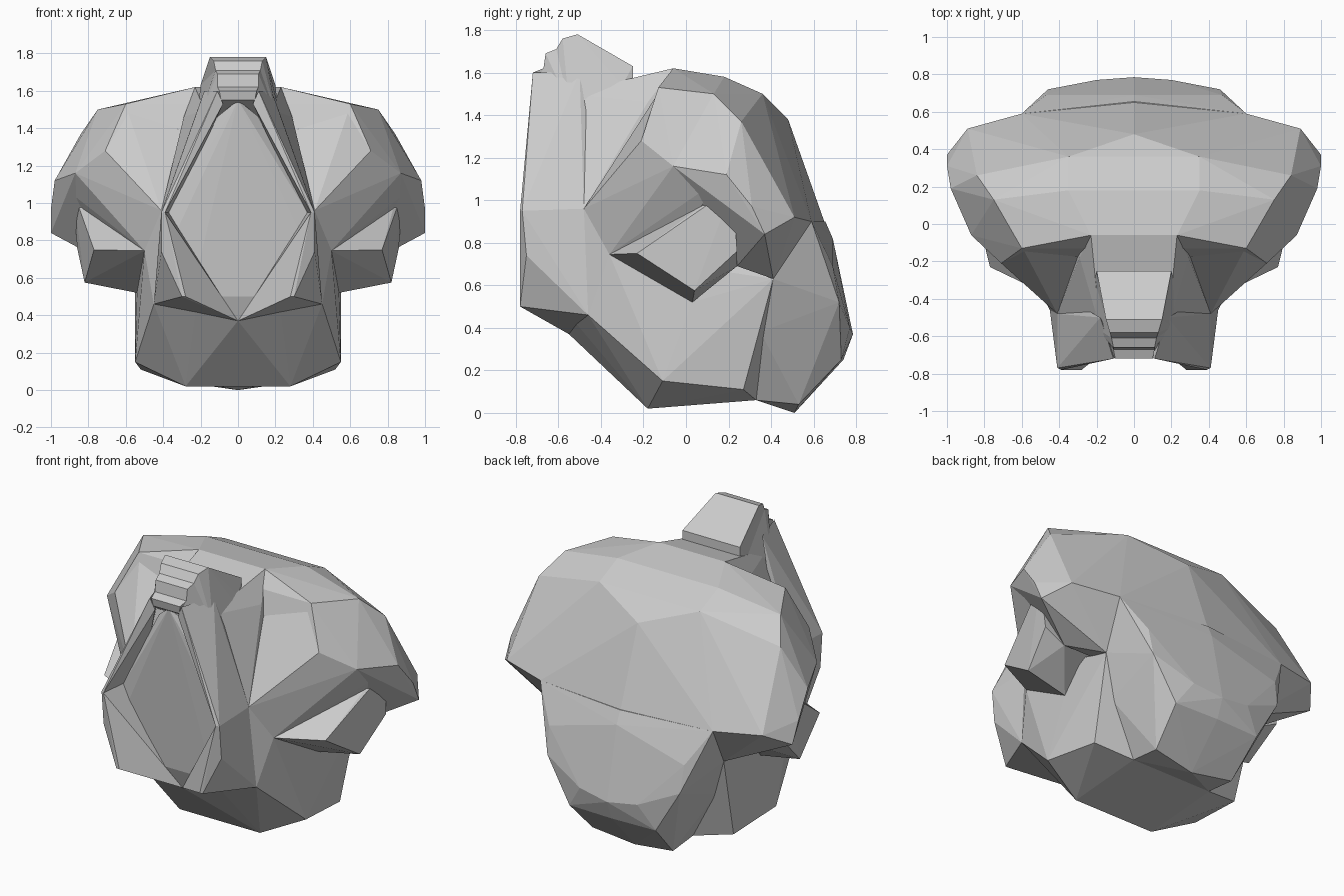
import bpy, bmesh


def finish(name, bm):
    bmesh.ops.recalc_face_normals(bm, faces=bm.faces)
    mesh = bpy.data.meshes.new(name)
    bm.to_mesh(mesh)
    bm.free()
    obj = bpy.data.objects.new(name, mesh)
    bpy.context.collection.objects.link(obj)
    return obj


def hull(name, pts):
    """Faceted solid wrapped around a few corner points."""
    bm = bmesh.new()
    for p in pts:
        bm.verts.new(p)
    res = bmesh.ops.convex_hull(bm, input=bm.verts)
    loose = {g for g in res["geom_interior"] if isinstance(g, bmesh.types.BMVert)}
    bmesh.ops.delete(bm, geom=list(loose), context='VERTS')
    bmesh.ops.dissolve_limit(bm, angle_limit=0.02, verts=bm.verts, edges=bm.edges)
    return finish(name, bm)


def flip(pts):
    return [(-x, y, z) for x, y, z in pts]


def centre_hull(name, half):
    hull(name, half + flip([p for p in half if p[0] > 0]))


def pair_hull(name, pts):
    hull(name + "_right", pts)
    hull(name + "_left", flip(pts))


# Humped upper back and shoulders
centre_hull("upper_back", [
    (0.23, -0.06, 1.62), (0.60, -0.13, 1.53), (0.71, -0.21, 1.28),
    (0.75, 0.13, 1.50), (0.84, 0.26, 1.37), (0.87, -0.06, 1.16),
    (0.98, 0.19, 1.12), (1.0, 0.31, 0.97), (1.0, 0.37, 0.84),
    (0.89, 0.51, 0.92), (0.35, 0.18, 1.58), (0.35, 0.36, 1.50),
    (0, 0.48, 1.38), (0.60, 0.59, 0.90), (0, 0.65, 0.90),
    (0.72, 0.24, 0.69), (0.55, 0.41, 0.63)])

# Tail of the back, narrowing and curling under to the base
centre_hull("lower_back", [
    (0.60, 0.59, 0.90), (0, 0.655, 0.90), (0.55, 0.41, 0.63),
    (0, 0.69, 0.82), (0.47, 0.69, 0.69), (0.46, 0.72, 0.52),
    (0.20, 0.77, 0.40), (0, 0.785, 0.37), (0, 0.74, 0.25),
    (0.30, 0.73, 0.25), (0.28, 0.53, 0.04), (0, 0.51, 0.0),
    (0.28, 0.33, 0.06), (0.47, 0.46, 0.47), (0.46, 0.35, 0.38)])

# Pelvis block
centre_hull("pelvis", [
    (0.55, -0.11, 0.15), (0.52, 0.27, 0.11), (0.28, -0.18, 0.02),
    (0.28, 0.33, 0.06), (0.45, -0.46, 0.46), (0, -0.55, 0.37),
    (0.22, -0.55, 0.46), (0.54, 0.03, 0.52), (0.50, 0.35, 0.38),
    (0.55, 0.41, 0.63), (0.50, -0.36, 0.745), (0.41, -0.48, 0.96)])

# Chest whose front plate sits recessed behind the rims
centre_hull("chest", [
    (0, -0.69, 1.55), (0.10, -0.64, 1.47), (0.20, -0.62, 1.29),
    (0.37, -0.61, 0.95), (0.38, -0.61, 0.74), (0.25, -0.60, 0.50),
    (0, -0.55, 0.37), (0.41, -0.48, 0.96), (0.45, -0.46, 0.46),
    (0.27, -0.40, 1.30), (0.30, -0.10, 1.30)])

# Base of the neck between collar and hump
centre_hull("neck_base", [
    (0.23, -0.06, 1.62), (0.21, -0.28, 1.54), (0.29, -0.18, 1.46),
    (0.28, -0.18, 1.38), (0.27, -0.50, 1.30), (0.41, -0.48, 0.96),
    (0.18, -0.56, 1.50), (0.25, -0.60, 1.29), (0.30, 0.05, 1.20)])

# Raised rims either side of the plate
pair_hull("plate_rim_upper", [
    (0.08, -0.71, 1.53), (0.11, -0.72, 1.60), (0.18, -0.50, 1.60),
    (0.22, -0.74, 1.29), (0.27, -0.65, 1.29), (0.27, -0.45, 1.30),
    (0.19, -0.60, 1.29), (0.39, -0.78, 0.95), (0.41, -0.77, 0.95),
    (0.41, -0.48, 0.96), (0.37, -0.60, 0.95)])
pair_hull("plate_rim_lower", [
    (0.39, -0.78, 0.95), (0.41, -0.77, 0.95), (0.41, -0.48, 0.96),
    (0.37, -0.60, 0.95), (0.39, -0.755, 0.74), (0.41, -0.75, 0.74),
    (0.28, -0.78, 0.50), (0.30, -0.78, 0.50), (0.22, -0.55, 0.46),
    (0, -0.55, 0.37), (0.45, -0.46, 0.46)])

# Shoulder fronts running into the chest
pair_hull("shoulder_front", [
    (0.71, -0.21, 1.28), (0.87, -0.06, 1.16), (0.98, 0.19, 1.12),
    (0.83, 0.07, 0.97), (0.41, -0.48, 0.96), (0.50, -0.36, 0.745),
    (0.29, -0.18, 1.38), (0.60, -0.12, 1.52), (0.30, -0.06, 1.45),
    (0.40, 0.10, 0.90)])

# Arm stumps
pair_hull("arm_stump", [
    (0.50, -0.36, 0.745), (0.77, -0.23, 0.75), (0.83, 0.07, 0.97),
    (0.82, 0.04, 0.575), (0.54, 0.03, 0.52), (0.72, 0.24, 0.69),
    (0.86, 0.24, 0.76), (0.88, 0.22, 1.06), (0.40, 0.20, 0.80)])

# Stepped neck collar: side profile as (y, z, half width)
profile = [(-0.71, 1.55, 0.09), (-0.72, 1.60, 0.10), (-0.67, 1.62, 0.11),
           (-0.66, 1.69, 0.11), (-0.61, 1.71, 0.12), (-0.58, 1.76, 0.13),
           (-0.51, 1.78, 0.15), (-0.25, 1.63, 0.20), (-0.25, 1.57, 0.20),
           (-0.30, 1.54, 0.21), (-0.30, 1.45, 0.23), (-0.55, 1.45, 0.21)]
bm = bmesh.new()
sides = [[bm.verts.new((s * w, y, z)) for y, z, w in profile] for s in (1, -1)]
for i in range(len(profile)):
    j = (i + 1) % len(profile)
    bm.faces.new((sides[0][i], sides[0][j], sides[1][j], sides[1][i]))
caps = [bm.faces.new(ring) for ring in sides]
bmesh.ops.triangulate(bm, faces=caps)
finish("neck_collar", bm)
